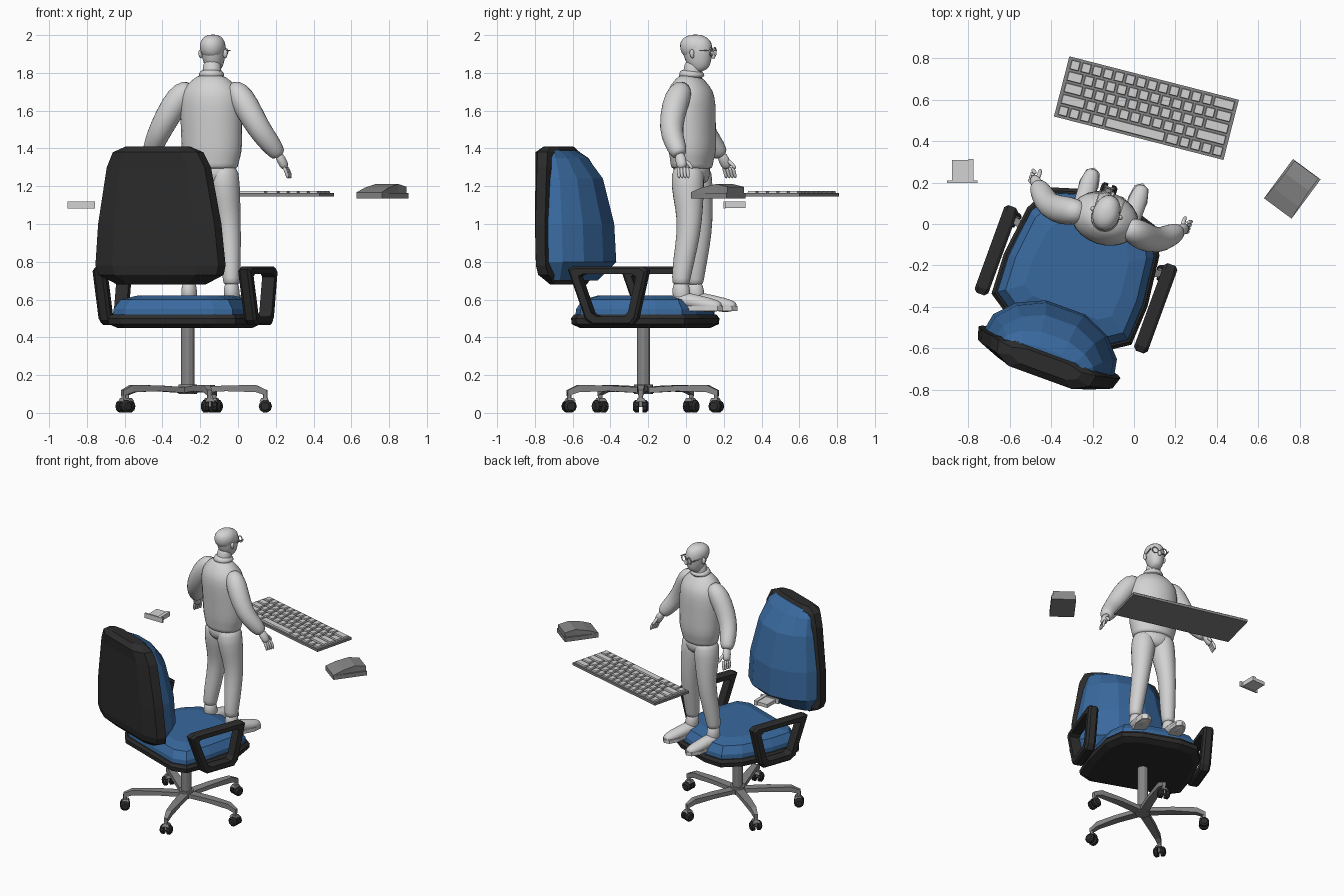
import bpy, bmesh
from math import cos, sin, pi, radians
from mathutils import Matrix, Vector

cube = bpy.data.objects.get("Cube")
if cube:
    bpy.data.objects.remove(cube, do_unlink=True)


def material(name, r, g, b):
    m = bpy.data.materials.new(name)
    m.use_nodes = True
    m.diffuse_color = (r, g, b, 1)
    m.node_tree.nodes["Principled BSDF"].inputs["Base Color"].default_value = (r, g, b, 1)
    return m


BLACK = material("black plastic", .025, .025, .025)
BLUE = material("blue fabric", .04, .14, .34)
METAL = material("mid grey", .24, .24, .24)
LIGHT = material("light grey", .65, .65, .65)


def frame(x, y, degrees):
    return Matrix.Translation((x, y, 0)) @ Matrix.Rotation(radians(degrees), 4, 'Z')


CHAIR = frame(-.265, -.225, -20)
MAN = frame(-.14, .03, -18)
KEYBOARD = frame(.06, .56, -14.4)
MOUSE = frame(.765, .17, 53.5)
PLUG = frame(-.83, .255, 0)


def build(name, shells, mat, place, smooth=False, loop=False):
    """Skin each shell, a list of equal rings, into one object."""
    bm = bmesh.new()
    for rings in shells:
        rows = [[bm.verts.new(p) for p in ring] for ring in rings]
        n = len(rows[0])
        pairs = list(zip(rows, rows[1:]))
        if loop:
            pairs.append((rows[-1], rows[0]))
        else:
            bm.faces.new(rows[0][::-1])
            bm.faces.new(rows[-1])
        for a, b in pairs:
            for i in range(n):
                j = (i + 1) % n
                bm.faces.new((a[i], a[j], b[j], b[i]))
    bmesh.ops.recalc_face_normals(bm, faces=bm.faces)
    mesh = bpy.data.meshes.new(name)
    bm.to_mesh(mesh)
    bm.free()
    mesh.materials.append(mat)
    obj = bpy.data.objects.new(name, mesh)
    bpy.context.collection.objects.link(obj)
    obj.matrix_world = place
    if smooth:
        mesh.polygons.foreach_set("use_smooth", [True] * len(mesh.polygons))
        sub = obj.modifiers.new("soften", 'SUBSURF')
        sub.levels = sub.render_levels = 1
    return obj


def tube(stations, flat=1, up=(0, 1, 0), sides=12, side=1):
    """Rings of radius r around a path of (x, y, z, r)."""
    pts = [Vector((x * side, y, z)) for x, y, z, r in stations]
    rings = []
    for i, c in enumerate(pts):
        t = pts[min(i + 1, len(pts) - 1)] - pts[max(i - 1, 0)]
        a = t.cross(Vector(up)).normalized()
        b = a.cross(t).normalized() * flat
        r = stations[i][3]
        rings.append([c + r * (a * cos(k * 2 * pi / sides) + b * sin(k * 2 * pi / sides))
                      for k in range(sides)])
    return rings


def beam(sections):
    """Rectangular rings along x: (x, half width, low z, high z)."""
    return [[(x, -w, lo), (x, w, lo), (x, w, hi), (x, -w, hi)] for x, w, lo, hi in sections]


def block(x0, x1, y0, y1, z0, z1, inset=0):
    return [[(x0 + e, y0 + e, z), (x1 - e, y0 + e, z), (x1 - e, y1 - e, z), (x0 + e, y1 - e, z)]
            for z, e in ((z0, 0), (z1, inset))]


def rod(x, y, z, top, r):
    return tube([(x, y, z, r), (x, y, top, r)])


# Seat pan and cushion
half = [(.14, .37), (.27, .33), (.34, .2), (.37, -.05), (.36, -.25), (.27, -.31)]
outline = half + [(-u, v) for u, v in reversed(half)]


def seat(levels):
    return [[[(u * s, v * s, z) for u, v in outline] for z, s in levels]]


build("seat_pan", seat([(.45, .88), (.47, .99), (.5, 1), (.52, .96)]), BLACK, CHAIR)
build("seat_cushion", seat([(.51, .94), (.55, .93), (.6, .84), (.622, .62)]), BLUE, CHAIR)

# Backrest shell and cushion: a plan section stacked in height
shell_plan = [(-1, 0), (-.95, -.06), (-.65, -.1), (.65, -.1), (.95, -.06), (1, 0), (.6, .03), (-.6, .03)]
pad_plan = [(-1, 0), (-.95, .09), (-.7, .18), (-.3, .24), (.3, .24), (.7, .18), (.95, .09), (1, 0)]


def back(plan, levels):
    return [[[(u * w, v * d + at, z) for u, v in plan] for z, w, d, at in levels]]


build("backrest_shell", back(shell_plan, [
    (.68, .25, .5, -.41), (.73, .35, 1, -.41), (.78, .365, 1, -.42), (1, .345, 1, -.43),
    (1.3, .29, 1, -.44), (1.38, .25, 1, -.45), (1.41, .18, .6, -.46)]), BLACK, CHAIR)
build("backrest_cushion", back(pad_plan, [
    (.7, .28, .5, -.42), (.8, .335, 1, -.43), (1, .32, 1, -.44), (1.24, .27, .8, -.45),
    (1.35, .235, .5, -.46), (1.39, .19, .2, -.46)]), BLUE, CHAIR)

# Armrests: closed loops of a bevelled section
arm_loop = [(-.27, .76), (-.24, .775), (.15, .775), (.18, .755), (.12, .5), (.09, .465), (-.13, .465), (-.17, .49)]
mid_v, mid_z = -.04, .63
for side, label in ((1, "right"), (-1, "left")):
    rings = []
    for v, z in arm_loop:
        rings.append([(side * .41 + u, mid_v + (v - mid_v) * k, mid_z + (z - mid_z) * k)
                      for u, k in ((-.035, .93), (-.02, 1), (.02, 1), (.035, .93), (.035, .72), (-.035, .72))])
    build("armrest_" + label, [rings], BLACK, CHAIR, loop=True)

# Column, hub and five legs with twin casters
build("column", [rod(0, 0, .12, .46, .036)], METAL, CHAIR)
build("hub", [rod(0, 0, .1, .15, .05)], METAL, CHAIR)
for i in range(5):
    spot = frame(-.265, -.225, 72 * i - 2)
    build(f"base_leg_{i}", [beam([(.02, .03, .105, .135), (.2, .028, .115, .145),
                                 (.36, .02, .11, .148), (.42, .012, .09, .12)])], METAL, spot)
    build(f"caster_fork_{i}", [rod(.41, 0, .03, .11, .012),
                               block(.38, .43, -.025, .025, .06, .078, .008)], METAL, spot)
    wheels = [tube([(.41, s * .01, .035, .034), (.41, s * .03, .035, .034), (.41, s * .04, .035, .022)],
                   up=(0, 0, 1), sides=10) for s in (1, -1)]
    build(f"caster_wheels_{i}", wheels, BLACK, spot)


def body(name, shells):
    build(name, shells, LIGHT, MAN, smooth=True)


# Standing figure: sweater, hips, neck and head
body("sweater", [tube([(0, 0, 1.29, .135), (0, 0, 1.3, .15), (0, 0, 1.34, .155), (0, .005, 1.38, .172),
                       (0, 0, 1.5, .172), (0, -.005, 1.64, .18), (0, -.01, 1.71, .165),
                       (0, -.005, 1.76, .11), (0, 0, 1.79, .07)], .75)])
body("hips", [tube([(0, 0, 1.34, .14), (0, 0, 1.25, .14), (0, 0, 1.2, .1)], .72)])
body("neck", [tube([(0, 0, 1.74, .058), (0, .005, 1.8, .052), (0, .015, 1.88, .05)])])
body("collar", [tube([(0, 0, 1.77, .078), (0, 0, 1.8, .068), (0, .002, 1.815, .058)])])
body("head", [tube([(0, .06, 1.808, .025), (0, .053, 1.825, .043), (0, .04, 1.86, .058),
                    (0, .035, 1.91, .067), (0, .03, 1.95, .067), (0, .027, 1.98, .053), (0, .025, 1.998, .02)], 1.25)])
body("hair", [tube([(0, .0, 1.87, .04), (0, .01, 1.91, .066), (0, .022, 1.95, .072),
                    (0, .025, 1.985, .057), (0, .025, 2.004, .025)], 1.22)])
body("nose", [tube([(0, .112, 1.92, .008), (0, .122, 1.885, .014), (0, .118, 1.875, .01)])])
body("ears", [tube([(.066, .025, 1.925, .01), (.07, .022, 1.905, .015), (.066, .028, 1.875, .008)], side=s)
              for s in (1, -1)])

# Glasses
rims = [[[(s * .03 + r * cos(a), y, 1.912 + r * sin(a)) for r, y in ((.019, .122), (.024, .122), (.024, .116), (.019, .116))]
         for a in (k * pi / 8 for k in range(16))] for s in (1, -1)]
build("glasses_rims", rims, LIGHT, MAN, loop=True)
build("glasses_temples", [block(s * .063 - .003, s * .063 + .003, .02, .12, 1.915, 1.921) for s in (1, -1)], LIGHT, MAN)

# Limbs, mirrored
for s, label in ((1, "right"), (-1, "left")):
    body("sleeve_" + label, [tube([(.1, -.01, 1.73, .04), (.15, -.015, 1.7, .068), (.2, -.03, 1.63, .074),
                                   (.275, -.03, 1.5, .064), (.32, .01, 1.43, .058), (.35, .04, 1.38, .048),
                                   (.36, .05, 1.36, .034)], side=s)])
    hand = [tube([(.352, .045, 1.375, .024), (.37, .06, 1.34, .03), (.388, .075, 1.3, .036), (.39, .08, 1.29, .03)],
                 .5, up=(1, 0, 0), side=s)]
    hand[0] = tube([(.352, .045, 1.375, .022), (.37, .06, 1.34, .026), (.39, .075, 1.29, .024)], 1.2, side=s)
    for f in range(4):
        y = .05 + f * .017
        hand.append(tube([(.385, y, 1.305, .01), (.4, y + .008, 1.27, .01), (.405, y + .012, 1.24, .007)], side=s))
    hand.append(tube([(.37, .075, 1.34, .012), (.365, .11, 1.315, .011), (.37, .125, 1.29, .008)], side=s))
    body("hand_" + label, hand)
    body("trouser_" + label, [tube([(.06, 0, 1.33, .085), (.072, 0, 1.2, .086), (.085, .015, 1.08, .07),
                                    (.097, .018, .96, .06), (.11, -.01, .8, .055), (.118, -.022, .7, .046),
                                    (.118, -.022, .675, .044)], 1.08, side=s)])
    body("shoe_" + label, [
        tube([(.118, -.022, .7, .036), (.118, -.022, .65, .044), (.12, -.01, .58, .045)], 1.15, side=s),
        tube([(.12, -.085, .585, .025), (.12, -.065, .59, .042), (.12, 0, .6, .05), (.122, .07, .585, .048),
              (.126, .14, .57, .048), (.126, .19, .565, .035), (.126, .205, .56, .02)],
             .85, up=(0, 0, 1), side=s)])
    sole = [(-.03, -.085), (.03, -.085), (.04, -.04), (.038, .05), (.05, .13), (.035, .195),
            (0, .215), (-.035, .195), (-.048, .13), (-.036, .05), (-.04, -.04)]
    build("sole_" + label, [[[(s * (.123 + x), y, z) for x, y in sole] for z in (.54, .565)]], LIGHT, MAN)

# Keyboard: tray and rows of keys, widths in key units
build("keyboard_tray", [block(-.423, .423, -.15, .15, 1.145, 1.163)], METAL, KEYBOARD)
rows = [[1] * 13 + [2], [1.5] + [1] * 12 + [1.5], [1.75] + [1] * 11 + [2.25],
        [2.25] + [1] * 10 + [2.75], [1, 1, 1, 1.25, 5.5, 1.25, 1, 1, 1, 1]]
unit, depth, gap = .055, .057, .005
keys = []
for r, widths in enumerate(rows):
    x, y = -unit * 7.5, depth * (2.5 - r)
    for w in widths:
        keys.append(block(x + gap, x + w * unit - gap, y - depth + gap, y - gap, 1.16, 1.174, .003))
        x += w * unit
build("keyboard_keys", keys, LIGHT, KEYBOARD)

# Mouse: flat base under a sloped hump
build("mouse_base", [block(-.118, .118, -.083, .083, 1.135, 1.165)], METAL, MOUSE)
build("mouse_top", [beam([(-.118, .083, 1.16, 1.168), (-.05, .078, 1.16, 1.193),
                          (.04, .072, 1.16, 1.212), (.116, .072, 1.16, 1.197)])], METAL, MOUSE)

# Small plug with a flange
build("plug_body", [block(-.05, .05, -.05, .055, 1.088, 1.113)], LIGHT, PLUG)
build("plug_flange", [block(-.073, .073, -.057, -.045, 1.083, 1.118)], LIGHT, PLUG)
build("plug_rib", [block(.03, .055, -.05, .06, 1.086, 1.118)], LIGHT, PLUG)
